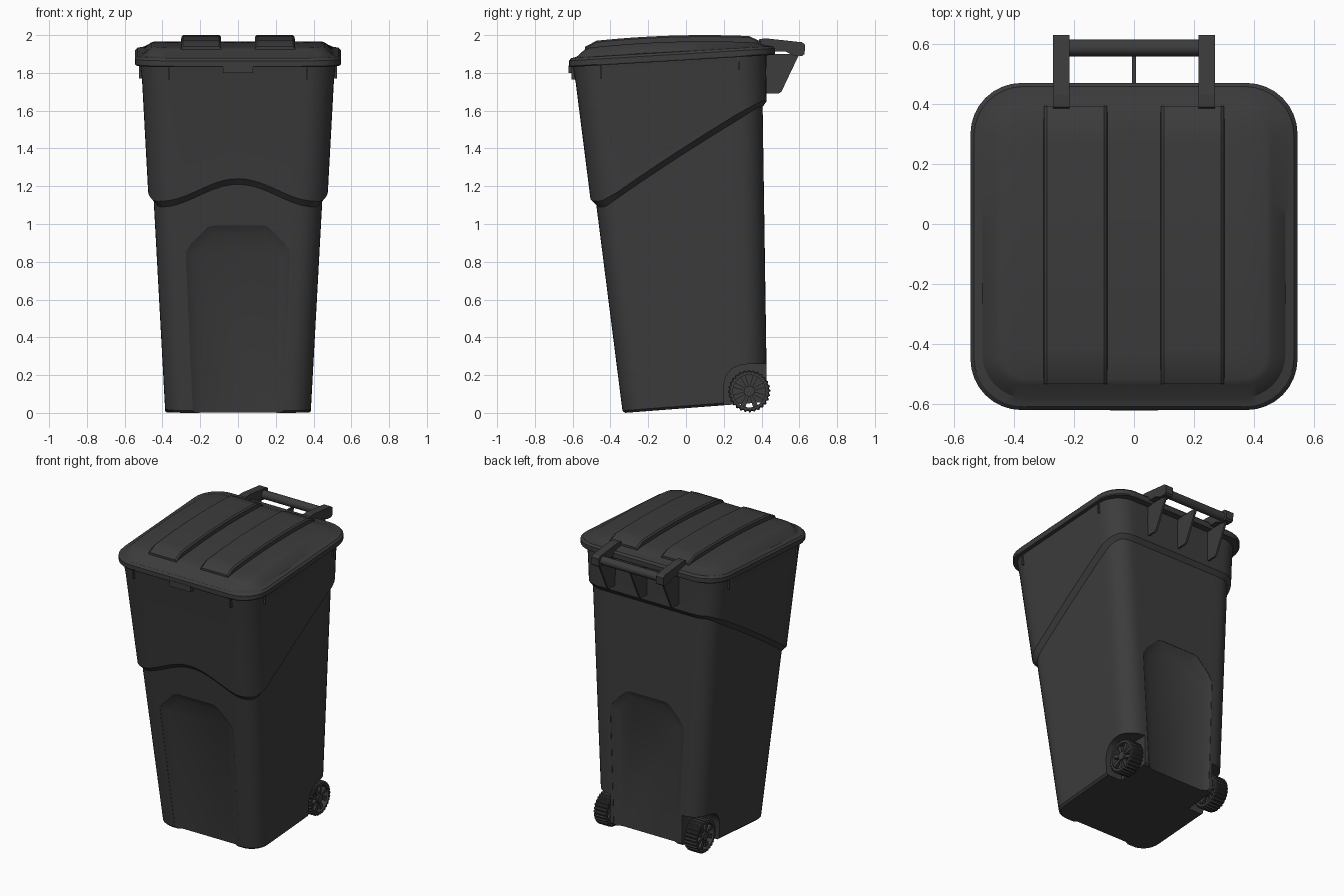
import bpy, bmesh
from math import sin, cos, pi, radians

cube = bpy.data.objects.get("Cube")
if cube:
    bpy.data.objects.remove(cube, do_unlink=True)

plastic = bpy.data.materials.new("charcoal plastic")
plastic.use_nodes = True
COLOUR = (0.045, 0.045, 0.045, 1)
plastic.diffuse_color = COLOUR
bsdf = plastic.node_tree.nodes["Principled BSDF"]
bsdf.inputs["Base Color"].default_value = COLOUR
bsdf.inputs["Roughness"].default_value = 0.6


def loft(name, rings, loop=False):
    """Skin equal-length closed rings; cap the ends, or join them into a loop."""
    bm = bmesh.new()
    rows = [[bm.verts.new(p) for p in ring] for ring in rings]
    n = len(rows[0])
    pairs = list(zip(rows, rows[1:])) + ([(rows[-1], rows[0])] if loop else [])
    for a, b in pairs:
        for i in range(n):
            j = (i + 1) % n
            bm.faces.new((a[i], a[j], b[j], b[i]))
    if not loop:
        bm.faces.new(rows[0][::-1])
        bm.faces.new(rows[-1])
    bmesh.ops.recalc_face_normals(bm, faces=bm.faces)
    mesh = bpy.data.meshes.new(name)
    bm.to_mesh(mesh)
    bm.free()
    mesh.materials.append(plastic)
    obj = bpy.data.objects.new(name, mesh)
    bpy.context.collection.objects.link(obj)
    return obj


def activate(obj):
    bpy.ops.object.select_all(action='DESELECT')
    obj.select_set(True)
    bpy.context.view_layer.objects.active = obj


def smooth(obj):
    activate(obj)
    bpy.ops.object.shade_smooth_by_angle(angle=radians(30))


def cut(obj, cutter):
    activate(obj)
    cutter.hide_render = True
    mod = obj.modifiers.new("cut", 'BOOLEAN')
    mod.operation = 'DIFFERENCE'
    mod.solver = 'EXACT'
    mod.object = cutter
    bpy.ops.object.modifier_apply(modifier=mod.name)
    bpy.data.objects.remove(cutter, do_unlink=True)


def plate(name, x0, x1, outline):
    """Side outline in (y, z) extruded from x0 to x1."""
    return loft(name, [[(x, y, z) for y, z in outline] for x in (x0, x1)])


def box(name, x0, x1, y0, y1, z0, z1):
    return plate(name, x0, x1, [(y0, z0), (y1, z0), (y1, z1), (y0, z1)])


def rod(name, x0, x1, y, z, r, n=24):
    return plate(name, x0, x1, [(y + r * cos(2 * pi * k / n), z + r * sin(2 * pi * k / n))
                                for k in range(n)])


def rounded(hx, y0, y1, r, arc=8, straight=16):
    """Rounded rectangle with subdivided straights."""
    centres = [(hx - r, y0 + r), (hx - r, y1 - r), (r - hx, y1 - r), (r - hx, y0 + r)]
    corners = []
    for c, (cx, cy) in enumerate(centres):
        angles = [pi / 2 * (c - 1 + k / arc) for k in range(arc + 1)]
        corners.append([(cx + r * cos(a), cy + r * sin(a)) for a in angles])
    pts = []
    for c, corner in enumerate(corners):
        pts += corner
        (ax, ay), (bx, by) = corner[-1], corners[(c + 1) % 4][0]
        for k in range(1, straight):
            t = k / straight
            pts.append((ax + (bx - ax) * t, ay + (by - ay) * t))
    return pts


# Tapered body with a raised upper sleeve
def section(z, out=0.0):
    return rounded(0.385 + 0.0545 * z + out, -0.335 - 0.127 * z - out,
                   0.43 - 0.015 * z + out * 0.8, 0.12 + out)


def floor_z(y):
    return 0.075 * (y + 0.335)


def step_z(x, y):
    wave = 0.06 * (1 + cos(pi * x / 0.41)) if abs(x) < 0.41 and y < -0.2 else 0
    return 1.09 + 0.53 * min(1, max(0, (y + 0.43) / 0.82)) + wave


def lip_z(y):
    return 1.83 + 0.06 * (y + 0.62)


def body_row(heights, out):
    return [(*section(z, out)[i], z) for i, z in enumerate(heights)]


low = [floor_z(y) for x, y in section(0)]
step = [step_z(x, y) for x, y in section(1.1)]
top = [lip_z(y) + 0.015 for x, y in section(1.85, 0.03)]
body = loft("bin_body", [
    body_row(low, -0.012),
    body_row([z + 0.012 for z in low], 0),
    body_row(step, 0),
    body_row([z + 0.03 for z in step], 0.027),
    body_row([z - 0.1 for z in top], 0.027),
    body_row(top, 0.032)])


# Recessed arched panels, front and back
def arch(half, face, depth):
    pts = half + [(-x, z) for x, z in half[::-1]]
    return [(x, face(z) + depth, z) for x, z in pts]


OUTER = [(0.235, -0.1), (0.277, 0.85), (0.245, 0.9), (0.16, 0.985), (0.13, 0.992)]
INNER = [(0.19, -0.1), (0.232, 0.83), (0.21, 0.865), (0.135, 0.94), (0.11, 0.947)]
for face, inward in ((lambda z: -0.335 - 0.127 * z, 1), (lambda z: 0.43 - 0.015 * z, -1)):
    cut(body, loft("panel_cutter", [arch(OUTER, face, -0.04 * inward),
                                    arch(OUTER, face, 0.002 * inward),
                                    arch(INNER, face, 0.026 * inward)]))

# Wheel arches
ARCH = [(0.2, -0.1), (0.2, 0.15), (0.212, 0.195), (0.24, 0.232), (0.285, 0.253),
        (0.34, 0.26), (0.6, 0.26), (0.6, -0.1)]
for s in (-1, 1):
    cut(body, plate("arch_cutter", 0.27 * s, 0.6 * s, ARCH))
smooth(body)


# Lid: tilted lip, sloped shoulder and gently domed crown
def crown_z(y):
    return 1.967 - 0.09 * (y - 0.1) ** 2


def lid_ring(inset, rise):
    pts = rounded(0.545 - inset, -0.62 + inset, 0.47 - inset, 0.17 - inset * 0.6)
    return [(x, y, lip_z(y) + rise) for x, y in pts]


rim = rounded(0.46, -0.535, 0.395, 0.09)
crown = []
for k in (1, 0.96, 0.8, 0.6, 0.4, 0.2, 0.03):
    ring = [(x * k, -0.07 + (y + 0.07) * k) for x, y in rim]
    crown.append([(x, y, crown_z(y) - (0.006 if k == 1 else 0)) for x, y in ring])
lid = loft("lid", [lid_ring(0.05, 0), lid_ring(0.004, 0), lid_ring(0, 0.006),
                   lid_ring(0, 0.034), lid_ring(0.012, 0.047), lid_ring(0.04, 0.052)] + crown)
smooth(lid)

# Two raised lid ribs
for side, s in (("left", 1), ("right", -1)):
    rings = []
    for k in range(17):
        y = -0.53 + 0.92 * k / 16
        end = k in (0, 16)
        if end:
            y += 0.004 if k else -0.004
        base, peak = crown_z(y) - 0.02, crown_z(y) + (0.008 if end else 0.033)
        rings.append([(s * x, y, z) for x, z in
                      ((0.088, base), (0.302, base), (0.3, peak - 0.008),
                       (0.29, peak), (0.1, peak), (0.09, peak - 0.008))])
    smooth(loft(side + "_lid_rib", rings))

# Front latch tab and small gussets below the lip
box("latch_tab", -0.08, 0.08, -0.622, -0.59, 1.8, 1.84)
for s in (-1, 1):
    box("front_gusset", 0.361 * s, 0.369 * s, -0.606, -0.57, 1.765, 1.84)
    for y in (-0.45, 0.28):
        box("side_gusset", 0.49 * s, 0.524 * s, y - 0.004, y + 0.004, lip_z(y) - 0.07, lip_z(y) + 0.01)

# Rear handle: lugs, grip bar and supporting fins
LUG = [(0.37, 1.94), (0.39, 1.98), (0.43, 1.982), (0.615, 1.962), (0.63, 1.95), (0.628, 1.9),
       (0.615, 1.89), (0.57, 1.892), (0.53, 1.912), (0.4, 1.915)]
FIN = [(0.4, 1.7), (0.425, 1.69), (0.49, 1.69), (0.505, 1.7), (0.6, 1.9), (0.4, 1.9)]
for s in (-1, 1):
    plate("handle_lug", 0.215 * s, 0.27 * s, LUG)
smooth(rod("handle_bar", -0.22, 0.22, 0.587, 1.925, 0.028))
for x in (-0.24, 0, 0.24):
    plate("handle_fin", x - 0.006, x + 0.006, FIN)

# Wheels: ridged tyre, spokes and hub on one axle
WY, WZ = 0.335, 0.115


def polar(x, r, a):
    return (x, WY + r * cos(a), WZ + r * sin(a))


for s in (-1, 1):
    rings = []
    for k in range(112):
        a = 2 * pi * k / 112
        r = 0.112 if k % 4 < 2 else 0.105
        rings.append([polar(s * x, q, a) for x, q in
                      ((0.292, 0.086), (0.292, r - 0.006), (0.3, r), (0.378, r),
                       (0.386, r - 0.006), (0.386, 0.086))])
    smooth(loft("tyre", rings, loop=True))
    for k in range(8):
        a = 2 * pi * (k + 0.5) / 8
        loft("spoke", [[polar(x * s, r, a + d * w) for x, d in
                        ((0.32, -1), (0.32, 1), (0.374, 1), (0.374, -1))]
                       for r, w in ((0.02, 0.35), (0.09, 0.16))])
    smooth(rod("hub", 0.3 * s, 0.384 * s, WY, WZ, 0.028))
smooth(rod("axle", -0.35, 0.35, WY, WZ, 0.014, 16))
